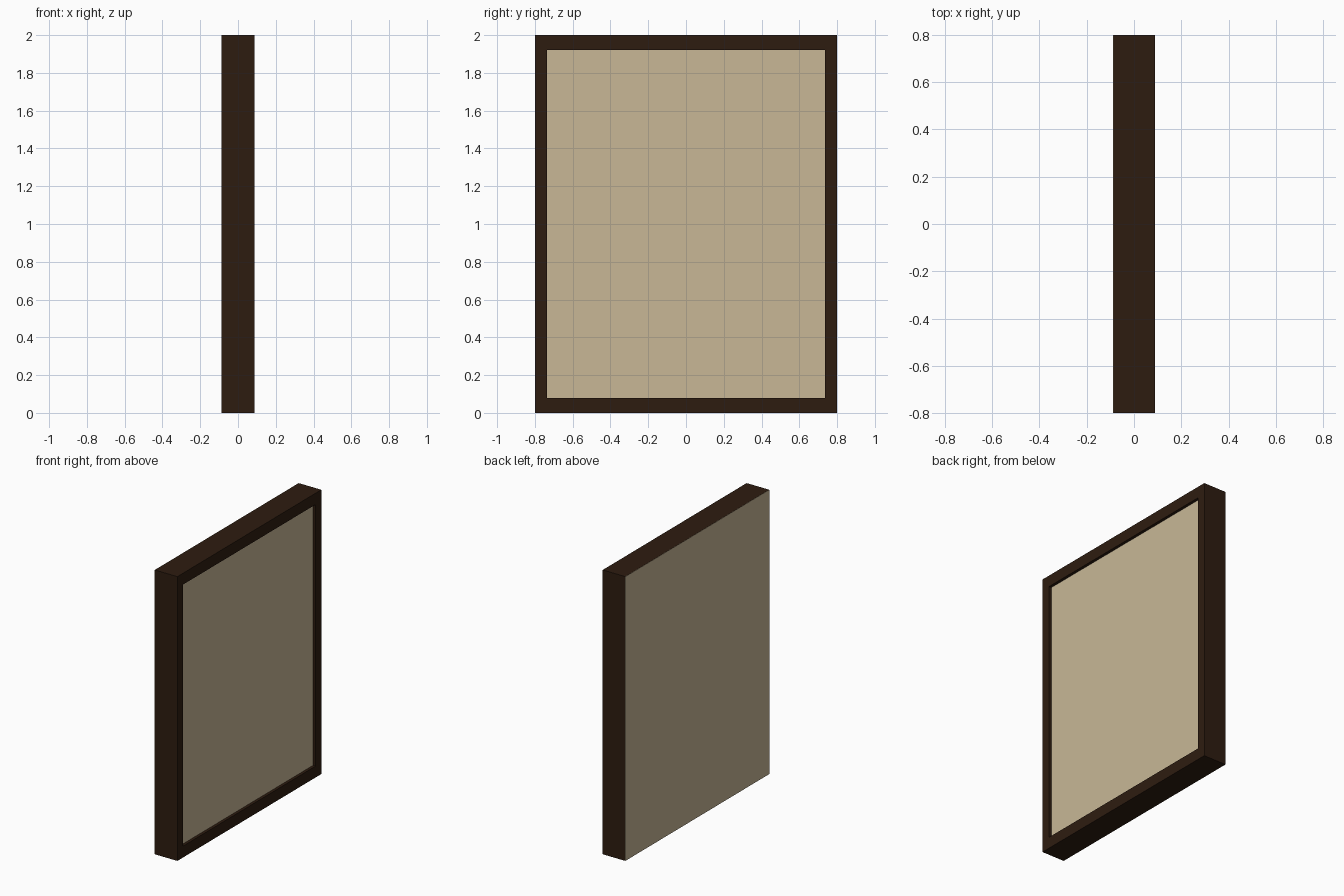
import bpy

if "Cube" in bpy.data.objects:
    bpy.data.objects.remove(bpy.data.objects["Cube"])

# overall sizes: half depth, half width, height
HD, HW, H = 0.088, 0.8, 2.0
STILE, RAIL = 0.063, 0.08
RECESS = 0.02
BACK = 0.001


def material(name, rgb):
    m = bpy.data.materials.new(name)
    m.diffuse_color = (*rgb, 1.0)
    m.use_nodes = True
    m.node_tree.nodes["Principled BSDF"].inputs["Base Color"].default_value = m.diffuse_color
    return m


def box(name, lo, hi, mat):
    bpy.ops.mesh.primitive_cube_add(size=1, location=[(a + b) / 2 for a, b in zip(lo, hi)])
    ob = bpy.context.object
    ob.name = name
    ob.scale = [b - a for a, b in zip(lo, hi)]
    bpy.ops.object.transform_apply(location=False, rotation=False, scale=True)
    ob.data.materials.append(mat)
    return ob


wood = material("dark_wood", (0.027, 0.0116, 0.0052))
cloth = material("beige_cloth", (0.578, 0.474, 0.305))

# frame: two uprights, top and bottom rails between them
x0 = -HD + BACK
inner = HW - STILE
for side, y0, y1 in (("left", -HW, -inner), ("right", inner, HW)):
    box(f"frame_upright_{side}", (x0, y0, 0), (HD, y1, H), wood)
for side, z0, z1 in (("bottom", 0, RAIL), ("top", H - RAIL, H)):
    box(f"frame_rail_{side}", (x0, -inner, z0), (HD, inner, z1), wood)

# recessed panel seen through the frame
box("panel", (x0, -inner, RAIL), (HD - RECESS, inner, H - RAIL), cloth)

# thin backing sheet covering the whole rear
box("backing_sheet", (-HD, -HW, 0), (x0, HW, H), cloth)
